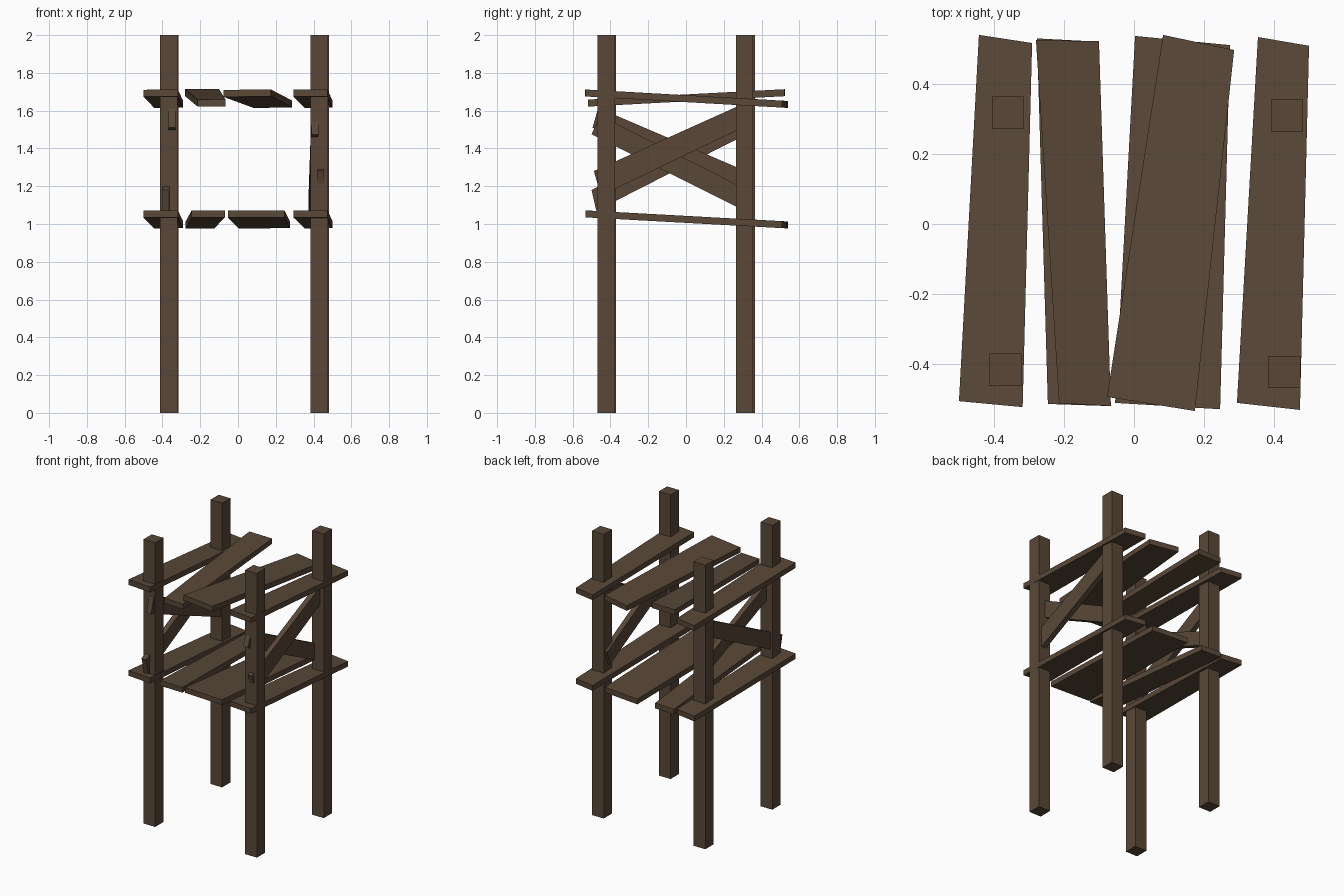
import bpy
from mathutils import Vector

if "Cube" in bpy.data.objects:
    bpy.data.objects.remove(bpy.data.objects["Cube"])

wood = bpy.data.materials.new("dark brown wood")
wood.diffuse_color = (0.100, 0.064, 0.038, 1)
wood.use_nodes = True
wood.node_tree.nodes["Principled BSDF"].inputs["Base Color"].default_value = wood.diffuse_color


def slab(name, corners, offset):
    """Board from four corners, extruded by the offset vector."""
    a = [Vector(c) for c in corners]
    b = [c + Vector(offset) for c in a]
    faces = [(0, 1, 2, 3), (7, 6, 5, 4)]
    faces += [(i, i + 4, (i + 1) % 4 + 4, (i + 1) % 4) for i in range(4)]
    me = bpy.data.meshes.new(name)
    me.from_pydata(a + b, [], faces)
    ob = bpy.data.objects.new(name, me)
    bpy.context.collection.objects.link(ob)
    me.materials.append(wood)
    # make normals point outward
    n = (a[1] - a[0]).cross(a[2] - a[0])
    if n.dot(Vector(offset)) > 0:
        me.flip_normals()
    return ob


# four upright posts
H = 0.046
for name, x, y in (("front_left_post", -0.367, -0.416), ("front_right_post", 0.43, -0.423),
                   ("back_left_post", -0.36, 0.318), ("back_right_post", 0.437, 0.31)):
    slab(name, [(x - H, y - H, 0), (x + H, y - H, 0), (x + H, y + H, 0), (x - H, y + H, 0)],
         (0, 0, 2))


# tapered shelf planks: front-left, front-right, back-right, back-left, top heights
def plank(name, pts, z_front, z_back):
    slope = (z_back - z_front) / 1.06
    mid = (z_front + z_back) / 2
    slab(name, [(x, y, mid + slope * y) for x, y in pts], (0, 0, -0.037))


left = [(-0.50, -0.506), (-0.318, -0.523), (-0.291, 0.517), (-0.443, 0.54)]
right = [(0.294, -0.511), (0.474, -0.531), (0.50, 0.509), (0.354, 0.534)]
for level, zf, zb in (("lower", 1.072, 1.014), ("upper", 1.712, 1.652)):
    plank(level + "_left_plank", left, zf, zb)
    plank(level + "_right_plank", right, zf, zb)
plank("lower_narrow_plank",
      [(-0.246, -0.514), (-0.07, -0.52), (-0.125, 0.522), (-0.277, 0.53)], 1.072, 1.014)
plank("upper_narrow_plank",
      [(-0.214, -0.512), (-0.066, -0.52), (-0.10, 0.522), (-0.28, 0.525)], 1.658, 1.714)
plank("lower_wide_plank",
      [(-0.054, -0.511), (0.246, -0.529), (0.274, 0.511), (0.003, 0.537)], 1.072, 1.014)
plank("upper_wide_plank",
      [(-0.077, -0.494), (0.174, -0.534), (0.286, 0.497), (0.083, 0.54)], 1.712, 1.652)


# crossed side braces: x at front and back, then (y, z) corners
def brace(name, xf, xb, pts):
    slab(name, [(xf if y < 0 else xb, y, z) for y, z in pts], (0.037, 0, 0))


brace("right_rising_brace", 0.417, 0.417,
      [(-0.488, 1.28), (-0.45, 1.15), (0.34, 1.53), (0.30, 1.635)])
brace("right_falling_brace", 0.388, 0.374,
      [(-0.50, 1.475), (-0.455, 1.575), (0.345, 1.17), (0.31, 1.07)])
brace("left_rising_brace", -0.401, -0.395,
      [(-0.50, 1.18), (-0.475, 1.07), (0.34, 1.485), (0.30, 1.585)])
brace("left_falling_brace", -0.367, -0.36,
      [(-0.495, 1.51), (-0.465, 1.615), (0.34, 1.27), (0.31, 1.18)])
